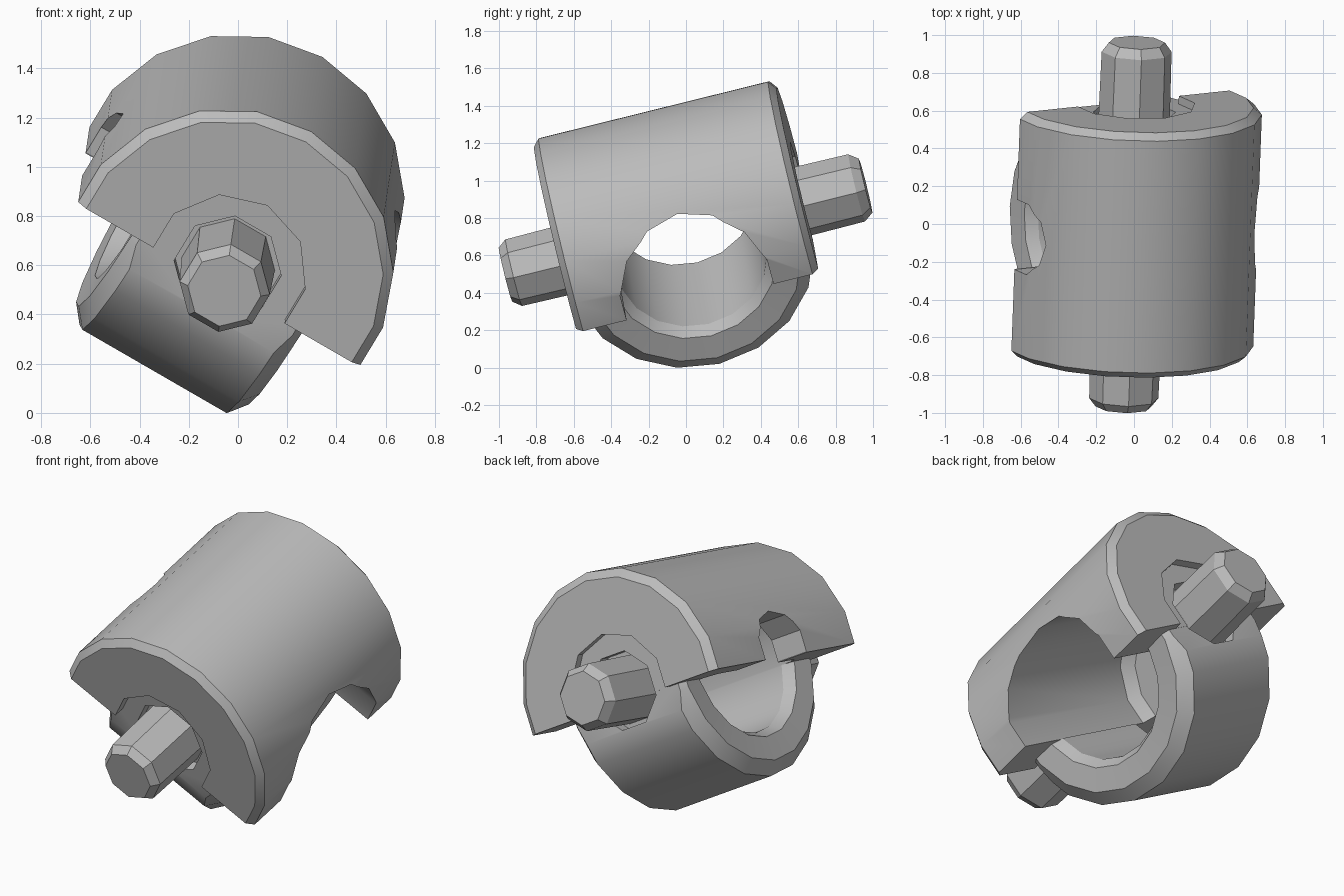
import bpy, bmesh, math
from mathutils import Matrix, Vector

old = bpy.data.objects.get("Cube")
if old:
    bpy.data.objects.remove(old)

# One plain grey material
grey = bpy.data.materials.new("plain grey")
grey.use_nodes = True
COLOUR = (0.5, 0.5, 0.5, 1)
grey.diffuse_color = COLOUR
grey.node_tree.nodes["Principled BSDF"].inputs["Base Color"].default_value = COLOUR

# Tilted frame: local x = bore axis, local y = pin axis, local z = up
pin_axis = Vector((0.036, 0.97, 0.24)).normalized()
bore_axis = Vector((0.866, 0.092, -0.5))
bore_axis = (bore_axis - pin_axis * bore_axis.dot(pin_axis)).normalized()
up_axis = bore_axis.cross(pin_axis)
FRAME = Matrix((bore_axis, pin_axis, up_axis)).transposed().to_4x4()
FRAME.translation = (-0.02, 0, 0.735)
SPLIT = -0.065  # height of the split plane between the two halves


def make(name, bm):
    bmesh.ops.recalc_face_normals(bm, faces=bm.faces)
    mesh = bpy.data.meshes.new(name)
    bm.to_mesh(mesh)
    bm.free()
    mesh.materials.append(grey)
    ob = bpy.data.objects.new(name, mesh)
    bpy.context.collection.objects.link(ob)
    ob.matrix_world = FRAME
    return ob


def lathe(name, profile, axis, sides, closed=False):
    """Turn (radius, position) points about the local x or y axis."""
    bm = bmesh.new()
    rings = []
    for r, t in profile:
        ring = []
        for i in range(sides):
            a = math.tau * (i + 0.5) / sides
            p, q = r * math.cos(a), r * math.sin(a)
            ring.append(bm.verts.new((t, p, q) if axis == "x" else (p, t, q)))
        rings.append(ring)
    pairs = list(zip(rings, rings[1:]))
    if closed:
        pairs.append((rings[-1], rings[0]))
    else:
        bm.faces.new(rings[0])
        bm.faces.new(rings[-1])
    for a, b in pairs:
        for i in range(sides):
            j = (i + 1) % sides
            bm.faces.new((a[i], a[j], b[j], b[i]))
    return make(name, bm)


def box(name, low, high):
    bm = bmesh.new()
    bmesh.ops.create_cube(bm, size=1)
    for v in bm.verts:
        v.co = [l + (c + 0.5) * (h - l) for c, l, h in zip(v.co, low, high)]
    return make(name, bm)


def cut(ob, cutter, operation="DIFFERENCE"):
    """Apply a boolean and discard the cutter."""
    cutter.hide_render = True
    mod = ob.modifiers.new("cut", "BOOLEAN")
    mod.operation, mod.solver, mod.object = operation, "EXACT", cutter
    graph = bpy.context.evaluated_depsgraph_get()
    graph.update()
    mesh = bpy.data.meshes.new_from_object(ob.evaluated_get(graph))
    ob.modifiers.clear()
    ob.data = mesh
    bpy.data.objects.remove(cutter)


# Upper half shell with chamfered rims
shell = lathe("upper_shell", [(0.635, -0.68), (0.675, -0.645), (0.675, 0.62), (0.63, 0.655)], "y", 18)
cut(shell, box("split_cutter", (-1, -1, -1), (1, 1, SPLIT)))
# Main bore stops inside one wall; a small notch breaks through it
cut(shell, lathe("bore_cutter", [(0.36, -0.46), (0.415, -0.4), (0.415, 1)], "x", 14))
notch = lathe("notch_cutter", [(0.2, -1), (0.2, -0.3)], "x", 10)
notch.data.transform(Matrix.Translation((0, -0.01, 0)))
cut(shell, notch)

# Lower half ring with chamfered lips and flats facing the pins
half = [(0.405, 0.33), (0.445, 0.39), (0.58, 0.4), (0.655, 0.34)]
ring_profile = half + [(r, -t) for r, t in reversed(half)]
ring = lathe("lower_ring", ring_profile, "x", 18, closed=True)
cut(ring, box("ring_limit", (-1, -0.61, -1), (1, 0.61, SPLIT + 0.001)), "INTERSECT")

# Stepped recesses around the pins
for side in (-1, 1):
    cut(shell, lathe("recess_cutter", [(0.325, side), (0.325, side * 0.611)], "y", 10))
    for part in (shell, ring):
        cut(part, lathe("clearance_cutter", [(0.22, side), (0.22, side * 0.54)], "y", 8))

# Pins at both ends
front_pin = lathe("front_pin", [(0.15, -0.995), (0.185, -0.95), (0.192, -0.47)], "y", 8)
back_pin = lathe("back_pin", [(0.192, 0.47), (0.187, 0.94), (0.15, 0.99)], "y", 8)

# Smooth round walls, keep hard edges
bpy.ops.object.select_all(action="DESELECT")
for ob in (shell, ring, front_pin, back_pin):
    ob.select_set(True)
    bpy.context.view_layer.objects.active = ob
bpy.ops.object.shade_smooth_by_angle(angle=math.radians(28))
